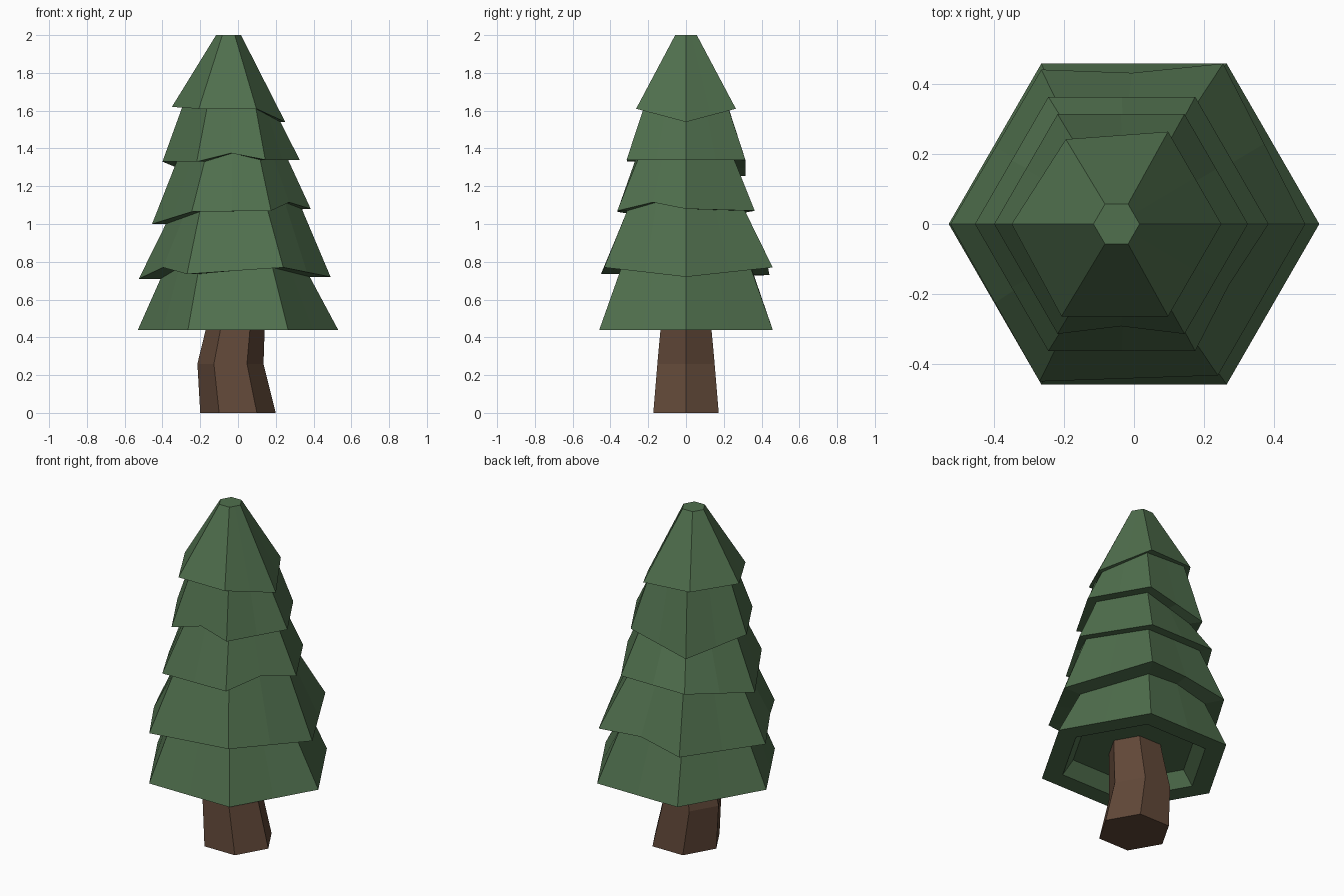
import bpy, bmesh
from math import cos, sin, pi

if "Cube" in bpy.data.objects:
    bpy.data.objects.remove(bpy.data.objects["Cube"])


def material(name, rgb):
    m = bpy.data.materials.new(name)
    m.diffuse_color = (*rgb, 1)
    m.use_nodes = True
    m.node_tree.nodes["Principled BSDF"].inputs["Base Color"].default_value = m.diffuse_color
    return m


def ring(cx, r, z, mids={}):
    """Hexagon corners plus edge midpoints; mids = {edge: (inset scale, z)}."""
    rs = r if isinstance(r, list) else [r] * 6
    zs = z if isinstance(z, list) else [z] * 6
    hexa = [(cx + rs[i] * cos(i * pi / 3), rs[i] * sin(i * pi / 3), zs[i]) for i in range(6)]
    pts = []
    for i in range(6):
        a, b = hexa[i], hexa[(i + 1) % 6]
        m = [(p + q) / 2 for p, q in zip(a, b)]
        if i in mids:
            s, mz = mids[i]
            m = [cx + (m[0] - cx) * s, m[1] * s, mz]
        pts += [a, tuple(m)]
    return pts


def loft(name, rings, mat):
    """Bridge rings from bottom to top and cap both ends."""
    bm = bmesh.new()
    rows = [[bm.verts.new(p) for p in r] for r in rings]
    for lo, hi in zip(rows, rows[1:]):
        for i in range(12):
            j = (i + 1) % 12
            bm.faces.new((lo[i], lo[j], hi[j], hi[i]))
    bm.faces.new(rows[0][::-1])
    bm.faces.new(rows[-1])
    # merge the flat halves of each hexagon side
    bmesh.ops.dissolve_limit(bm, angle_limit=0.01, verts=bm.verts[:], edges=bm.edges[:])
    bmesh.ops.recalc_face_normals(bm, faces=bm.faces[:])
    me = bpy.data.meshes.new(name)
    bm.to_mesh(me)
    bm.free()
    me.materials.append(mat)
    ob = bpy.data.objects.new(name, me)
    bpy.context.collection.objects.link(ob)


# Bent trunk
loft("trunk", [ring(0, .20, 0), ring(-.04, .175, .26), ring(-.015, .156, .44),
               ring(-.005, .147, .53)], material("bark", (.12, .065, .04)))

# Foliage: hollow underside and lowest skirt
rings = [ring(0, .35, .52), ring(0, .41, .44), ring(0, .53, .44)]

# Upper tiers: inner neck (centre, radius), rim centre, rim radii, rim heights, notches
tiers = [
    (-.015, .395, -.01, [.50, .53, .51, .515, .52, .50],
     [.72, .77, .73, .71, .735, .77], {1: (.96, .78), 3: (1, .77)}),
    (-.022, .36, -.035, .42, [1.08, 1.07, 1.07, 1.0, 1.065, 1.07], {5: (.97, 1.115)}),
    (-.03, .295, -.037, .363, [1.34, 1.34, 1.255, 1.33, 1.33, 1.34], {4: (.93, 1.375)}),
    (-.035, .26, -.055, [.305, .305, .28, .295, .305, .305],
     [1.54, 1.61, 1.62, 1.62, 1.61, 1.61], {}),
]
for neck_x, neck_r, rim_x, rim_r, zs, mids in tiers:
    rings.append(ring(neck_x, neck_r, zs, {k: (1, v[1]) for k, v in mids.items()}))
    rings.append(ring(rim_x, rim_r, zs, mids))

# Flat tip
rings.append(ring(-.05, .066, 2))
loft("foliage", rings, material("needles", (.08, .16, .075)))
